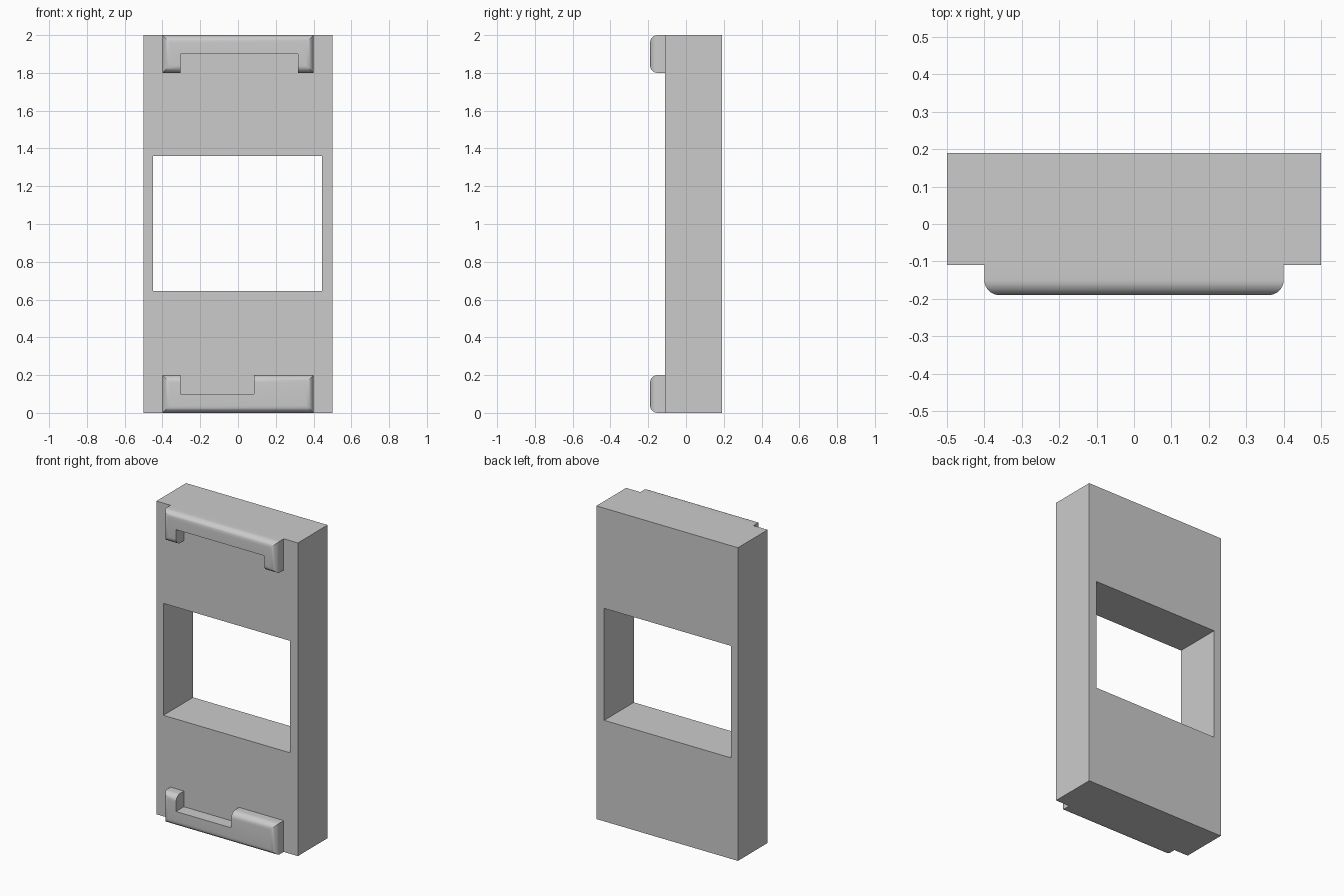
import bpy
import bmesh

cube = bpy.data.objects.get("Cube")
if cube:
    bpy.data.objects.remove(cube, do_unlink=True)

# Single grey plastic
grey = bpy.data.materials.new("light_grey")
grey.use_nodes = True
colour = (0.6, 0.6, 0.6, 1)
grey.diffuse_color = colour
grey.node_tree.nodes["Principled BSDF"].inputs["Base Color"].default_value = colour


def box(name, x, y, z, round_front=0):
    """Box from (min, max) ranges, optionally rounding the edges of its front face."""
    bm = bmesh.new()
    bmesh.ops.create_cube(bm, size=1)
    for v in bm.verts:
        v.co = [r[0] if c < 0 else r[1] for c, r in zip(v.co, (x, y, z))]
    if round_front:
        bm.normal_update()
        front = min(bm.faces, key=lambda f: f.normal.y)
        bmesh.ops.bevel(bm, geom=list(front.edges), offset=round_front,
                        segments=8, profile=0.5, affect='EDGES')
    mesh = bpy.data.meshes.new(name)
    bm.to_mesh(mesh)
    bm.free()
    mesh.materials.append(grey)
    obj = bpy.data.objects.new(name, mesh)
    bpy.context.collection.objects.link(obj)
    return obj


def cut(target, x, y, z):
    """Subtract a box from the target and discard the cutter."""
    cutter = box("cutter", x, y, z)
    cutter.hide_render = True
    mod = target.modifiers.new("opening", 'BOOLEAN')
    mod.operation = 'DIFFERENCE'
    mod.solver = 'EXACT'
    mod.object = cutter
    bpy.ops.object.select_all(action='DESELECT')
    bpy.context.view_layer.objects.active = target
    target.select_set(True)
    bpy.ops.object.modifier_apply(modifier=mod.name)
    bpy.data.objects.remove(cutter, do_unlink=True)


BACK, FACE, FRONT = 0.19, -0.11, -0.19

# Main slab with its window
body = box("body", (-0.5, 0.5), (FACE, BACK), (0, 2))
cut(body, (-0.45, 0.445), (-0.3, 0.3), (0.645, 1.36))

# Rounded clips at both ends, each with a notch facing the window
for name, z, notch_x, notch_z in (
        ("top_clip", (1.8, 2), (-0.305, 0.318), (1.7, 1.9)),
        ("bottom_clip", (0, 0.2), (-0.305, 0.085), (0.1, 0.3))):
    clip = box(name, (-0.4, 0.4), (FRONT, FACE), z, round_front=0.04)
    cut(clip, notch_x, (-0.3, 0), notch_z)
    bpy.ops.object.shade_smooth_by_angle(angle=0.5)
